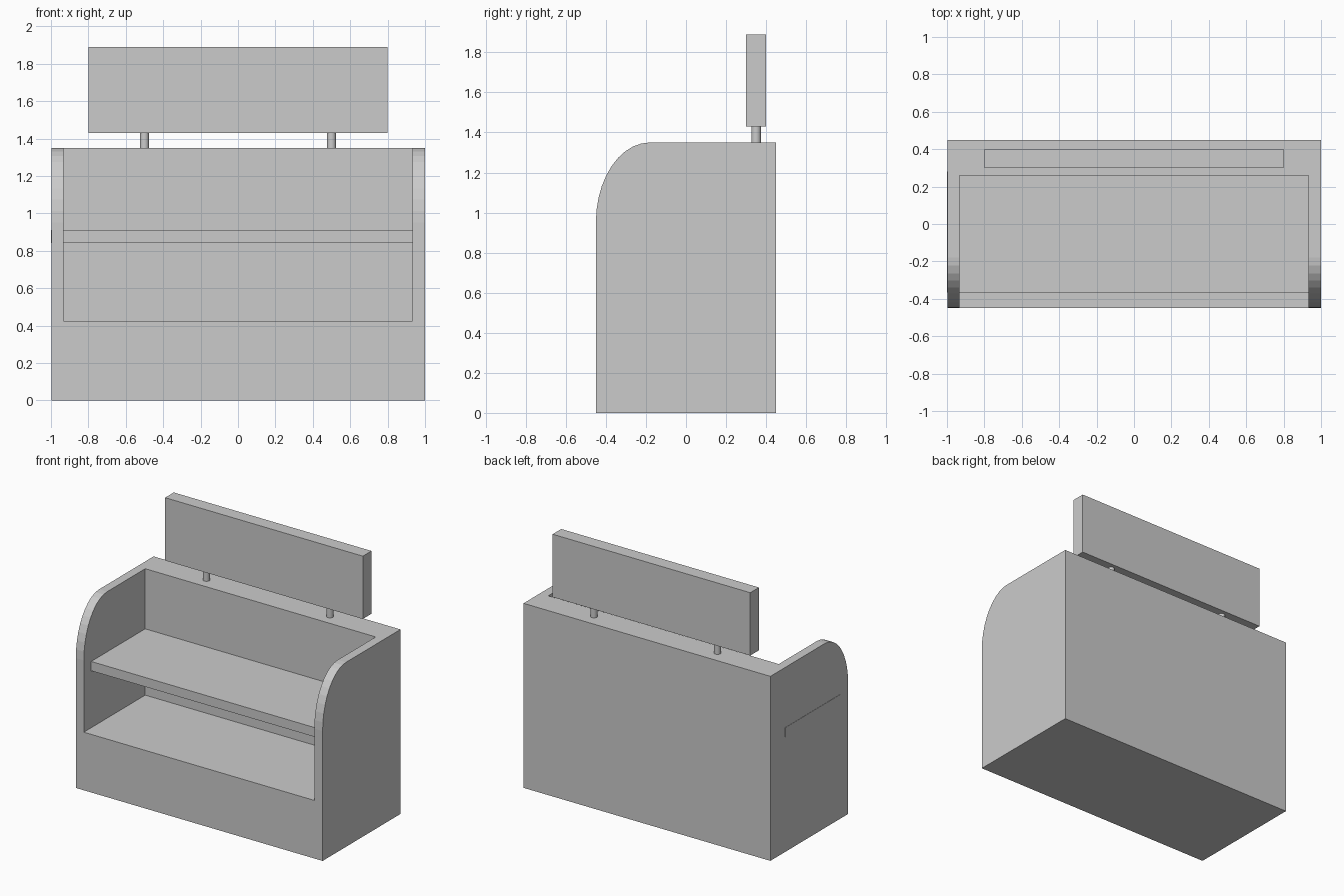
import bpy, bmesh, math
from mathutils import Matrix

if "Cube" in bpy.data.objects:
    bpy.data.objects.remove(bpy.data.objects["Cube"])


def finish(name, bm):
    bmesh.ops.recalc_face_normals(bm, faces=bm.faces)
    mesh = bpy.data.meshes.new(name)
    bm.to_mesh(mesh)
    bm.free()
    obj = bpy.data.objects.new(name, mesh)
    bpy.context.collection.objects.link(obj)
    return obj


def box(name, lo, hi):
    bm = bmesh.new()
    size = [b - a for a, b in zip(lo, hi)]
    mid = [(a + b) / 2 for a, b in zip(lo, hi)]
    bmesh.ops.create_cube(bm, size=1, matrix=Matrix.Translation(mid) @ Matrix.Diagonal((*size, 1)))
    return finish(name, bm)


def post(name, x, y, z0, z1, radius):
    bm = bmesh.new()
    bmesh.ops.create_cone(bm, cap_ends=True, segments=16, radius1=radius, radius2=radius,
                          depth=z1 - z0, matrix=Matrix.Translation((x, y, (z0 + z1) / 2)))
    return finish(name, bm)


# Cabinet body: side profile with a rounded upper front, extruded across x
SEGMENTS = 10
profile = [(-0.45, 0), (0.45, 0), (0.45, 1.35)]
for i in range(SEGMENTS + 1):
    a = math.pi / 2 * i / SEGMENTS
    profile.append((-0.18 - 0.27 * math.sin(a), 0.95 + 0.40 * math.cos(a)))
bm = bmesh.new()
face = bm.faces.new([bm.verts.new((-0.998, y, z)) for y, z in profile])
ext = bmesh.ops.extrude_face_region(bm, geom=[face], use_keep_orig=True)
bmesh.ops.translate(bm, vec=(1.998, 0, 0),
                    verts=[v for v in ext["geom"] if isinstance(v, bmesh.types.BMVert)])
body = finish("cabinet_body", bm)

# Display opening, cut through the front and top
cutter = box("opening_cutter", (-0.933, -0.6, 0.425), (0.933, 0.26, 1.6))
cutter.hide_render = True
mod = body.modifiers.new("opening", 'BOOLEAN')
mod.operation = 'DIFFERENCE'
mod.solver = 'EXACT'
mod.object = cutter
bpy.context.view_layer.objects.active = body
bpy.ops.object.modifier_apply(modifier=mod.name)
bpy.data.objects.remove(cutter, do_unlink=True)

# Shelf, let into the sides and just proud of the left one
box("shelf", (-1.0, -0.365, 0.842), (0.998, 0.28, 0.91))

# Header board on two posts
box("header_board", (-0.8, 0.30, 1.43), (0.8, 0.40, 1.89))
for side, x in (("left", -0.5), ("right", 0.5)):
    p = post(f"{side}_post", x, 0.35, 1.34, 1.44, 0.024)
    bpy.ops.object.select_all(action='DESELECT')
    p.select_set(True)
    bpy.context.view_layer.objects.active = p
    bpy.ops.object.shade_smooth_by_angle()
